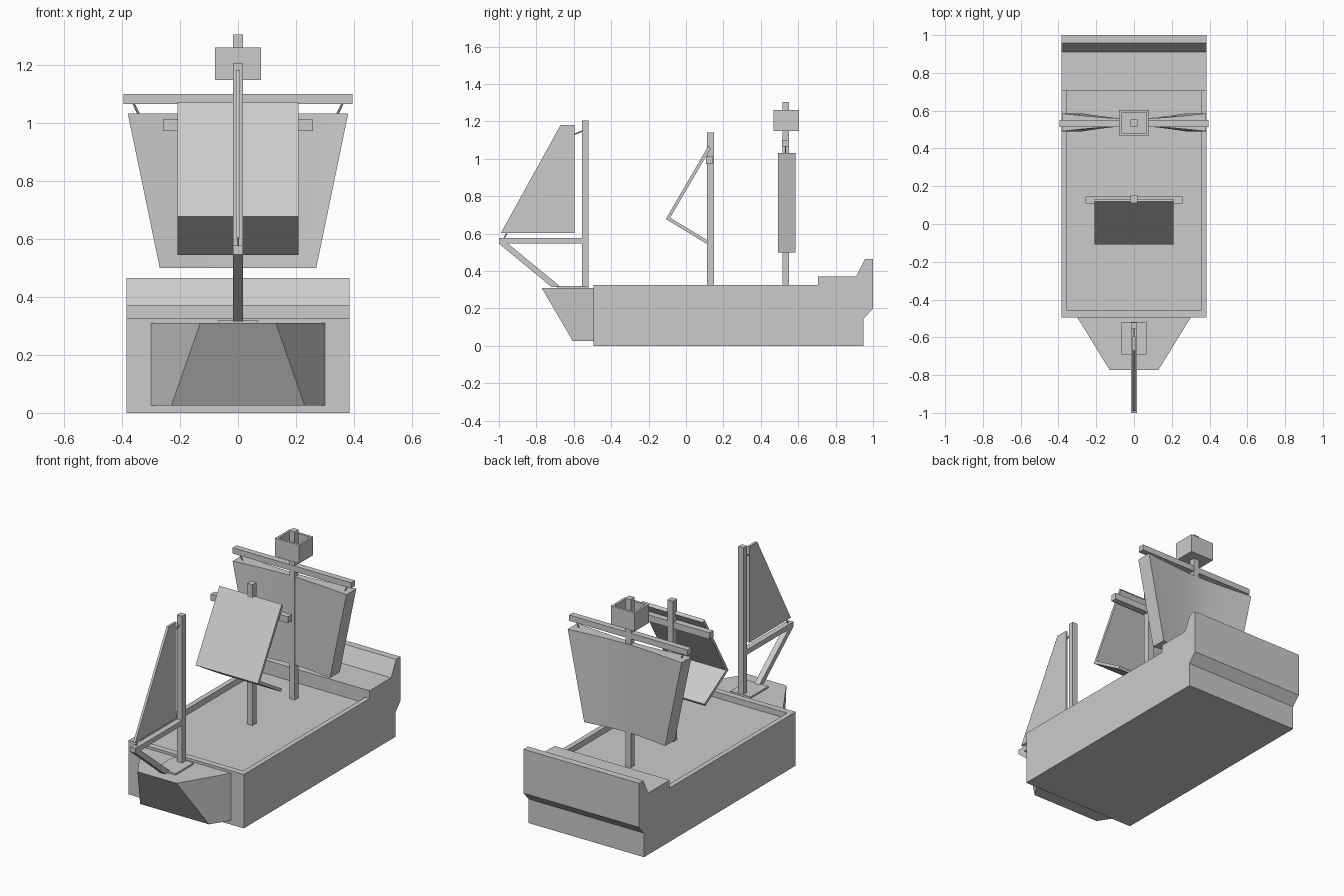
import bpy, bmesh, math
from mathutils import Vector

cube = bpy.data.objects.get("Cube")
if cube:
    bpy.data.objects.remove(cube, do_unlink=True)

GREY = (0.6, 0.6, 0.6, 1)
grey = bpy.data.materials.new("plain grey")
grey.use_nodes = True
grey.diffuse_color = GREY
grey.node_tree.nodes["Principled BSDF"].inputs["Base Color"].default_value = GREY


def finish(name, bm):
    bmesh.ops.recalc_face_normals(bm, faces=bm.faces)
    mesh = bpy.data.meshes.new(name)
    bm.to_mesh(mesh)
    bm.free()
    mesh.materials.append(grey)
    obj = bpy.data.objects.new(name, mesh)
    bpy.context.collection.objects.link(obj)
    return obj


def loft(name, rings):
    """Skin matching rings of points and cap both ends."""
    bm = bmesh.new()
    rows = [[bm.verts.new(p) for p in ring] for ring in rings]
    n = len(rows[0])
    for a, b in zip(rows, rows[1:]):
        for i in range(n):
            j = (i + 1) % n
            bm.faces.new((a[i], a[j], b[j], b[i]))
    bm.faces.new(rows[0])
    bm.faces.new(rows[-1])
    return finish(name, bm)


def side_profile(name, half_width, points):
    """Extrude a (y, z) outline across the ship."""
    return loft(name, [[(x, y, z) for y, z in points] for x in (-half_width, half_width)])


def box(name, half_width, y0, y1, z0, z1):
    return side_profile(name, half_width, [(y0, z0), (y1, z0), (y1, z1), (y0, z1)])


def rod(name, start, end, radius):
    a, b = Vector(start), Vector(end)
    bm = bmesh.new()
    turn = (b - a).to_track_quat('Z', 'Y').to_matrix().to_4x4()
    turn.translation = (a + b) / 2
    bmesh.ops.create_cone(bm, cap_ends=True, segments=6, radius1=radius,
                          radius2=radius, depth=(b - a).length, matrix=turn)
    return finish(name, bm)


# Hull with raised stern, and a sunken deck cut into it
hull = side_profile("hull", 0.385, [
    (-0.495, 0), (0.95, 0), (0.95, 0.145), (1, 0.2), (1, 0.465), (0.957, 0.465),
    (0.91, 0.372), (0.705, 0.372), (0.705, 0.325), (-0.495, 0.325)])
cutter = box("deck_cutter", 0.355, -0.457, 0.705, 0.29, 0.5)
cutter.hide_render = True
cut = hull.modifiers.new("sunken deck", 'BOOLEAN')
cut.operation, cut.solver, cut.object = 'DIFFERENCE', 'EXACT', cutter
bpy.context.view_layer.objects.active = hull
hull.select_set(True)
bpy.ops.object.modifier_apply(modifier=cut.name)
bpy.data.objects.remove(cutter, do_unlink=True)

# Tapered bow block
loft("bow", [
    [(-0.3, -0.495, z), (0.3, -0.495, z), (w, y, z), (-w, y, z)]
    for z, w, y in ((0.025, 0.23, -0.605), (0.31, 0.13, -0.772))])

# Front mast, boom and strut
box("front_mast_plate", 0.067, -0.69, -0.52, 0.31, 0.32)
box("front_mast", 0.017, -0.557, -0.522, 0.31, 1.205)
box("front_boom", 0.017, -1, -0.557, 0.547, 0.577)
side_profile("front_strut", 0.017, [(-1, 0.547), (-0.952, 0.547), (-0.67, 0.315), (-0.72, 0.315)])

# Front sail and its ties
side_profile("front_sail", 0.007, [(-0.99, 0.603), (-0.595, 0.603), (-0.595, 1.182), (-0.67, 1.182)])
rod("front_sail_top_tie", (0, -0.6, 1.13), (0, -0.55, 1.15), 0.004)
rod("front_sail_bottom_tie", (0, -0.975, 0.57), (0, -0.955, 0.61), 0.004)

# Middle mast with folded sail
box("middle_mast", 0.018, 0.112, 0.15, 0.29, 1.14)
box("middle_yard", 0.258, 0.108, 0.145, 0.973, 1.012)
side_profile("middle_sail", 0.208, [
    (0.12, 1.07), (-0.108, 0.678), (0.112, 0.545),
    (0.122, 0.56), (-0.085, 0.685), (0.132, 1.055)])

# Main mast and yard
box("main_mast", 0.018, 0.515, 0.552, 0.29, 1.305)
box("main_yard", 0.395, 0.513, 0.55, 1.065, 1.1)

# Main sail, thick at the sides and thin at the mast
steps = 12
rings = []
for i in range(steps + 1):
    t = 2 * i / steps - 1
    half = 0.018 + 0.029 * abs(t) ** 1.5
    rings.append([(t * w, 0.538 + s * half, z)
                  for w, s, z in ((0.27, -1, 0.5), (0.27, 1, 0.5), (0.38, 1, 1.032), (0.38, -1, 1.032))])
main_sail = loft("main_sail", rings)
bpy.ops.object.select_all(action='DESELECT')
bpy.context.view_layer.objects.active = main_sail
main_sail.select_set(True)
bpy.ops.object.shade_smooth_by_angle(angle=math.radians(30))
for side, x in (("right", -1), ("left", 1)):
    rod(side + "_main_sail_tie", (x * 0.362, 0.532, 1.07), (x * 0.34, 0.532, 1.025), 0.004)

# Open lookout basket
basket = box("lookout_basket", 0.08, 0.468, 0.603, 1.148, 1.26)
bm = bmesh.new()
bm.from_mesh(basket.data)
bm.normal_update()
top = max(bm.faces, key=lambda f: f.calc_center_median().z)
bmesh.ops.inset_region(bm, faces=[top], thickness=0.02)
inner = bmesh.ops.extrude_discrete_faces(bm, faces=[top])["faces"]
bmesh.ops.translate(bm, verts=inner[0].verts, vec=(0, 0, -0.09))
bm.to_mesh(basket.data)
bm.free()
